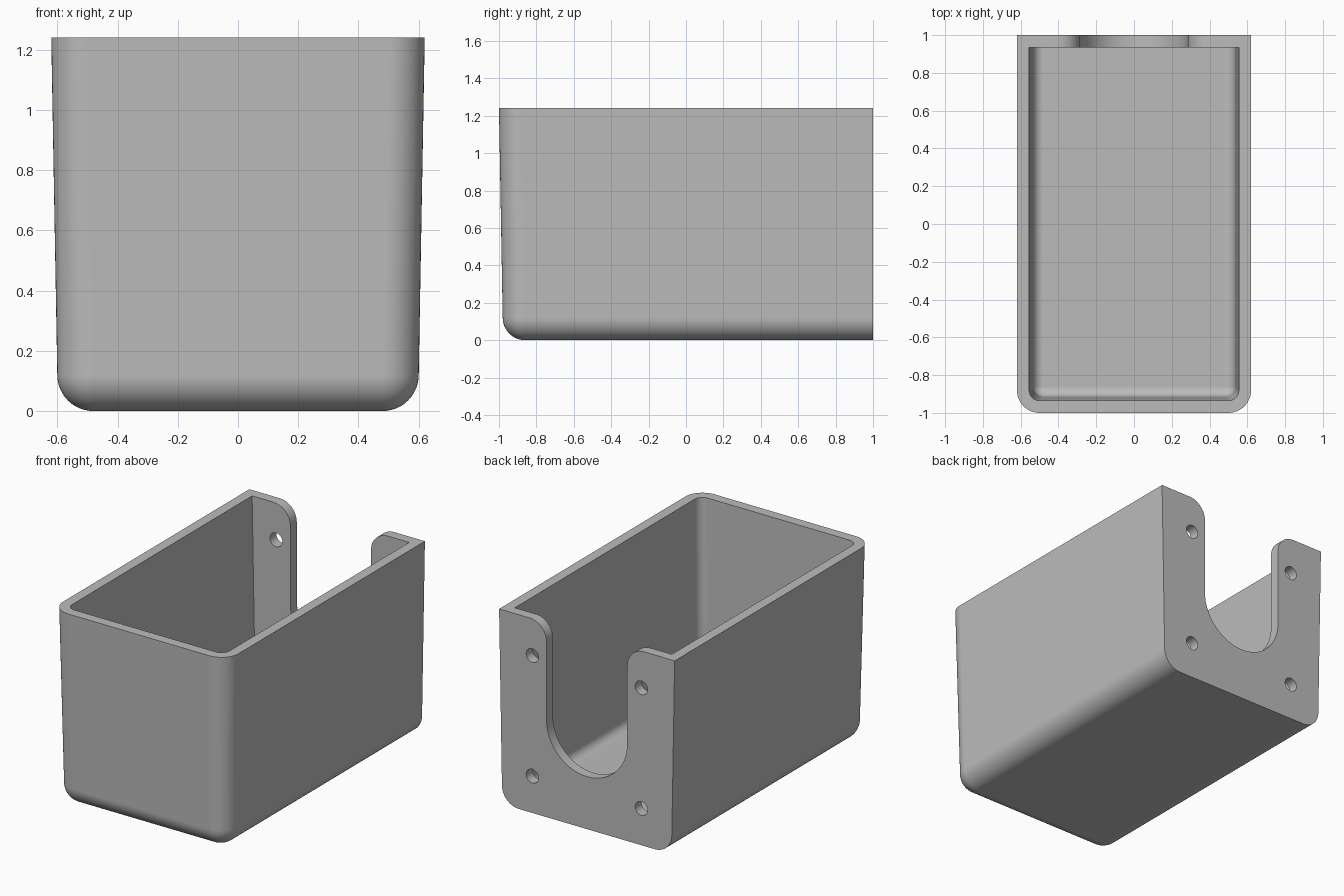
import bpy, bmesh, math

if "Cube" in bpy.data.objects:
    bpy.data.objects.remove(bpy.data.objects["Cube"])

HEIGHT, WALL, FILLET, SEG = 1.24, 0.065, 0.12, 12
SLOT_R, SLOT_Z, HOLE = 0.285, 0.62, 0.385

grey = bpy.data.materials.new("plain grey")
grey.diffuse_color = (0.5, 0.5, 0.5, 1)
grey.use_nodes = True
grey.node_tree.nodes["Principled BSDF"].inputs["Base Color"].default_value = grey.diffuse_color


def make_object(name, bm):
    bmesh.ops.recalc_face_normals(bm, faces=bm.faces)
    mesh = bpy.data.meshes.new(name)
    bm.to_mesh(mesh)
    bm.free()
    mesh.materials.append(grey)
    obj = bpy.data.objects.new(name, mesh)
    bpy.context.collection.objects.link(obj)
    return obj


def arc(cx, cy, r, a0, a1, n=SEG):
    """Points along an arc, angles in degrees."""
    return [(cx + r * math.cos(math.radians(a0 + (a1 - a0) * i / n)),
             cy + r * math.sin(math.radians(a0 + (a1 - a0) * i / n))) for i in range(n + 1)]


def outline(half, front, back, r):
    """Plan outline: square back corners, rounded front corners."""
    return ([(half, back), (-half, back)]
            + arc(-half + r, front + r, r, 180, 270)
            + arc(half - r, front + r, r, 270, 360))


def tub_rings(bm, inset, bottom, r):
    """Rings from the floor up through the bottom fillet to the rim."""
    levels = [(bottom + r * (1 - math.sin(a)), r * (1 - math.cos(a)))
              for a in (math.pi / 2 * (1 - i / SEG) for i in range(SEG + 1))]
    levels.append((HEIGHT, 0))
    rings = []
    for z, d in levels:
        taper = 0.02 * max(0, z - FILLET) / (HEIGHT - FILLET)
        pts = outline(0.60 + taper - inset - d, -0.98 - taper + inset + d, 1 - inset, r - d)
        rings.append([bm.verts.new((x, y, z)) for x, y in pts])
    return rings


def loft(bm, rings):
    for a, b in zip(rings, rings[1:]):
        for i in range(len(a)):
            j = (i + 1) % len(a)
            bm.faces.new((a[i], a[j], b[j], b[i]))


def prism(name, pts):
    """Cutter extruded along y through the back wall."""
    bm = bmesh.new()
    face = bm.faces.new([bm.verts.new((x, 0.85, z)) for x, z in pts])
    ext = bmesh.ops.extrude_face_region(bm, geom=[face])["geom"]
    bmesh.ops.translate(bm, vec=(0, 0.25, 0), verts=[v for v in ext if isinstance(v, bmesh.types.BMVert)])
    return make_object(name, bm)


# Open box: outer skin, rim and inner skin in one continuous shell
bm = bmesh.new()
outer = tub_rings(bm, 0, 0, FILLET)
inner = tub_rings(bm, WALL, WALL, FILLET - WALL)
loft(bm, outer + inner[::-1])
bm.faces.new(outer[0])
bm.faces.new(inner[0])
bmesh.ops.remove_doubles(bm, verts=bm.verts, dist=1e-5)
box = make_object("open_box", bm)

# U slot with flared, rounded top corners
f = FILLET
slot = (arc(0, SLOT_Z, SLOT_R, 180, 360, 32)
        + arc(SLOT_R + f, HEIGHT - f, f, 180, 90)
        + [(SLOT_R + f, HEIGHT + 0.1), (-SLOT_R - f, HEIGHT + 0.1)]
        + arc(-SLOT_R - f, HEIGHT - f, f, 90, 0))
cutters = [prism("slot_cutter", slot)]

# Four screw holes
for sx in (-1, 1):
    for sz in (-1, 1):
        pts = arc(sx * HOLE, SLOT_Z + sz * HOLE, 0.044, 0, 360, 24)[:-1]
        cutters.append(prism("hole_cutter", pts))

bpy.context.view_layer.objects.active = box
box.select_set(True)
for cutter in cutters:
    mod = box.modifiers.new("cut", 'BOOLEAN')
    mod.operation, mod.solver, mod.object = 'DIFFERENCE', 'EXACT', cutter
    bpy.ops.object.modifier_apply(modifier=mod.name)
    bpy.data.objects.remove(cutter)

# Smooth fillets with crisp edges
bpy.ops.object.select_all(action='DESELECT')
box.select_set(True)
bpy.ops.object.shade_smooth_by_angle(angle=math.radians(30))
weighted = box.modifiers.new("weighted_normals", 'WEIGHTED_NORMAL')
weighted.keep_sharp = True
